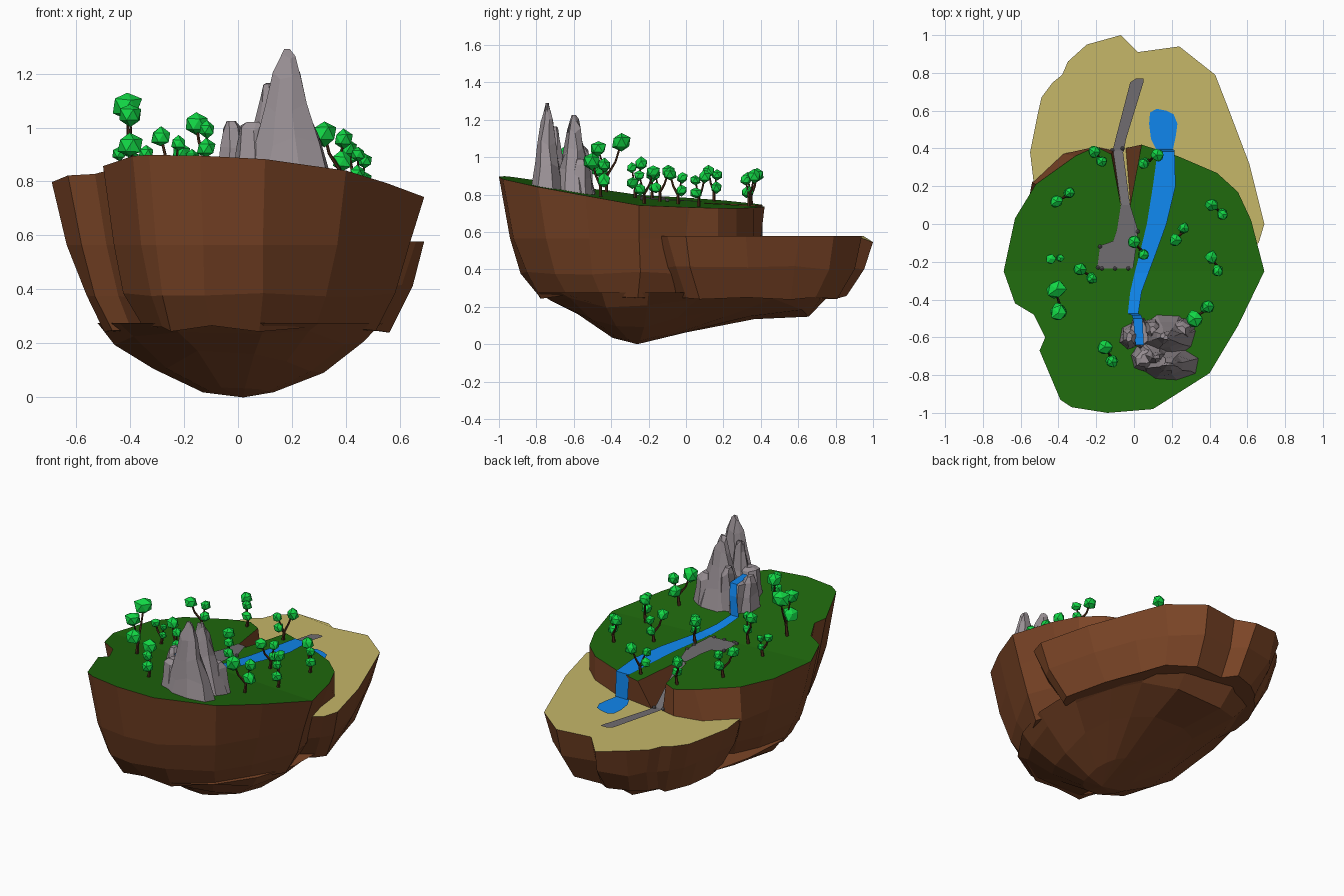
import bpy, bmesh, math, random
from mathutils import Vector

if "Cube" in bpy.data.objects:
    bpy.data.objects.remove(bpy.data.objects["Cube"])
random.seed(4)


def mat(name, c):
    m = bpy.data.materials.new(name)
    m.diffuse_color = (*c, 1)
    m.use_nodes = True
    m.node_tree.nodes["Principled BSDF"].inputs["Base Color"].default_value = m.diffuse_color
    return m


GRASS, SAND = mat("grass", (.014, .14, .004)), mat("sand", (.56, .47, .14))
EARTH, ROCK = mat("earth", (.2, .06, .02)), mat("rock", (.32, .28, .3))
WATER, PATH = mat("water", (.005, .24, .85)), mat("path", (.16, .15, .16))
LEAF, BARK = mat("leaf", (.006, .68, .06)), mat("bark", (.07, .025, .01))


def finish(bm, name, *mats):
    bmesh.ops.recalc_face_normals(bm, faces=bm.faces)
    me = bpy.data.meshes.new(name)
    bm.to_mesh(me)
    bm.free()
    for m in mats:
        me.materials.append(m)
    ob = bpy.data.objects.new(name, me)
    bpy.context.collection.objects.link(ob)
    return ob


def loft(bm, rings, tip=None, cap=True):
    """Skin a stack of equal rings; optional pointed end, optional start cap."""
    vs = [[bm.verts.new(p) for p in r] for r in rings]
    n = len(vs[0])
    for a, b in zip(vs, vs[1:]):
        for i in range(n):
            j = (i + 1) % n
            bm.faces.new((a[i], a[j], b[j], b[i]))
    if tip:
        t = bm.verts.new(tip)
        for i in range(n):
            bm.faces.new((vs[-1][i], vs[-1][(i + 1) % n], t))
    else:
        bm.faces.new(vs[-1])
    top = bm.faces.new(vs[0]) if cap else None
    return vs[0], top


def ground(x, y):
    return .77 - .04 * x - (.16 if y < -.25 else .05) * (y + .25)


def jit(a):
    return random.uniform(-a, a)


# plateau: grass top with a notch at the back, earth walls below
top = [(-.33, -.97), (-.14, -1), (.10, -.98), (.40, -.79), (.55, -.54), (.69, -.25), (.62, .02),
       (.55, .17), (.44, .27), (.23, .36), (.04, .42), (-.02, .1), (-.07, .1), (-.12, .37),
       (-.2, .41), (-.31, .36), (-.52, .21), (-.63, .03), (-.69, -.25), (-.63, -.42),
       (-.53, -.48), (-.47, -.6), (-.5, -.67), (-.39, -.93)]
foot = {10: (-.05, .4), 11: (-.025, .1), 13: (-.11, .39), 15: (-.38, .37), 16: (-.54, .22)}
rings = [[(x, y, ground(x, y)) for x, y in top]]
ring = []
for i, (x, y) in enumerate(top):
    s = 1 if y > .05 else .92
    fx, fy = foot.get(i, (x * s, (y + .26) * s - .26))
    ring.append((fx, fy, .565))
rings.append(ring)
for z, s, a in ((.38, .83, .012), (.255, .73, .012)):
    rings.append([(x * s + jit(a), (y + .26) * s - .26 + jit(a), z + jit(a)) for x, y in top])
bm = bmesh.new()
v, f = loft(bm, rings)
f.material_index = 1
bmesh.utils.face_split(f, v[5], v[18])      # crease where the slope changes
finish(bm, "plateau", EARTH, GRASS)

# beach shelf: sand top on a lower earth body
shore = [(-.53, .21), (-.55, .38), (-.51, .58), (-.49, .67), (-.43, .75), (-.38, .79), (-.35, .86),
         (-.25, .95), (-.07, 1), (.02, .91), (.24, .94), (.43, .79), (.5, .61), (.61, .32),
         (.69, 0), (.66, -.1), (.5, -.2), (0, -.3), (-.4, -.1)]
rings = [[(x, y, .545 if y > .99 else .578) for x, y in shore]]
for z, s, a in ((.41, .92, .012), (.25, .79, .012)):
    rings.append([(.05 + (x - .05) * s + jit(a), .35 + (y - .35) * s + jit(a), z + jit(a))
                  for x, y in shore])
bm = bmesh.new()
v, f = loft(bm, rings)
f.material_index = 1
finish(bm, "beach_shelf", EARTH, SAND)

# underside: one shared keel rising towards the back
profile = [(-.8, .25), (-.6, .17), (-.4, .035), (-.26, 0), (.2, .11), (.44, .145), (.9, .15)]


def keel(x, y):
    z = .25
    for (a, za), (b, zb) in zip(profile, profile[1:]):
        if a <= y <= b:
            z = za + (zb - za) * (y - a) / (b - a)
    return min(.245, z + .9 * x * x)


hull = [(-.25, -.79), (.1, -.79), (.3, -.67), (.45, -.45), (.53, -.2), (.54, .1), (.47, .37),
        (.38, .57), (.22, .74), (-.1, .78), (-.32, .65), (-.43, .4), (-.5, .1), (-.52, -.2),
        (-.44, -.5)]
rings = [[(x, y, .275) for x, y in hull]]
for s in (.88, .6, .25):
    pts = [(x * s, (y + .26) * s - .26) for x, y in hull]
    rings.append([(x, y, keel(x, y) + (0 if s < .3 else jit(.01))) for x, y in pts])
bm = bmesh.new()
loft(bm, rings, (.02, -.26, 0))
finish(bm, "underside_keel", EARTH)


# strips and flat patches
def ribbon(name, pts, m):
    bm = bmesh.new()
    rows = [(bm.verts.new((x - w, y, z)), bm.verts.new((x + w, y, z))) for x, y, z, w in pts]
    for (a, b), (c, d) in zip(rows, rows[1:]):
        bm.faces.new((a, b, d, c))
    finish(bm, name, m)


def patch(name, pts, m, zf):
    bm = bmesh.new()
    f = bm.faces.new([bm.verts.new((x, y, zf(x, y))) for x, y in pts])
    f.normal_update()
    if f.normal.z < 0:
        f.normal_flip()
    bmesh.ops.triangulate(bm, faces=[f])
    finish(bm, name, m)


course = [(-.005, -.474, .028), (.01, -.36, .03), (.04, -.26, .037), (.075, -.15, .043),
          (.12, 0, .052), (.16, .2, .06), (.17, .385, .045)]
river = [(.03, -.64, 1.0, .022), (.02, -.5, 1.0, .025), (.012, -.482, .93, .025)]
river += [(x, y, ground(x, y) + .007, w) for x, y, w in course]
river += [(.17, .395, .58, .042)]
ribbon("river", river, WATER)
patch("pool", [(.12, .39), (.09, .45), (.08, .53), (.085, .59), (.12, .61), (.17, .60), (.21, .58),
               (.23, .53), (.22, .46), (.205, .39)], WATER, lambda x, y: .585)
up = lambda x, y: ground(x, y) + .008
patch("plaza", [(-.07, .1), (-.02, .1), (.02, -.03), (.015, -.1), (-.005, -.235), (-.195, -.235),
                (-.18, -.115), (-.11, -.09), (-.09, -.03)], PATH, up)
ribbon("ramp", [(-.045, .1, .76, .024), (-.085, .39, .588, .026)], PATH)
ribbon("beach_path", [(-.085, .38, .587, .03), (-.07, .45, .587, .028), (.015, .75, .587, .035),
                      (.03, .77, .587, .02)], PATH)

# edging stones along plaza and ramp foot
bm = bmesh.new()
for x, y in [(-.19, -.23), (-.17, -.235), (-.1, -.235), (-.03, -.235), (-.18, -.12), (.015, -.1),
             (.02, -.04), (-.115, .39), (-.06, .4)]:
    r = bmesh.ops.create_icosphere(bm, subdivisions=1, radius=.012)
    z = .59 if y > .3 else up(x, y)
    bmesh.ops.translate(bm, verts=r["verts"], vec=(x, y, z))
finish(bm, "edging_stones", PATH)


# mountain: cluster of angular spires
def spire(name, x, y, zt, rx, ry, prof, n=8):
    bm = bmesh.new()
    zb = .8
    k = [random.uniform(.88, 1.1) for _ in range(n)]
    rings = []
    for h, s in prof:
        rings.append([(x + rx * s * k[i] * math.cos(i * math.tau / n + .3) + jit(.006),
                       y + ry * s * k[i] * math.sin(i * math.tau / n + .3) + jit(.006),
                       zb + (zt - zb) * h + (jit(.02) if 0 < h < 1 else 0)) for i in range(n)])
    loft(bm, rings)
    finish(bm, name, ROCK)


tall = [(0, 1), (.3, .74), (.55, .5), (.8, .32), (.94, .18), (1, .07)]
blunt = [(0, 1), (.5, .84), (.85, .62), (1, .35)]
spire("mountain_peak_front", .18, -.745, 1.29, .165, .095, tall)
spire("mountain_peak_back", .17, -.6, 1.225, .15, .115, tall)
spire("mountain_shoulder", .115, -.7, 1.165, .125, .09, tall, 7)
spire("mountain_foot_left", .06, -.71, 1.02, .085, .08, blunt, 7)
spire("mountain_side_rock", -.025, -.6, 1.025, .055, .075, blunt, 6)
spire("mountain_ledge", .03, -.575, .985, .06, .078, [(0, 1), (.6, .95), (1, .8)], 7)
spire("mountain_bank_rock", .1, -.56, 1.06, .06, .07, blunt, 6)
spire("mountain_foot_rock", .25, -.56, .99, .07, .075, blunt, 6)


# trees: forked trunk with faceted leaf clumps
def limb(bm, a, b, r0, r1):
    a, b = Vector(a), Vector(b)
    q = (b - a).to_track_quat('Z', 'Y')
    rings = [[p + q @ Vector((r * math.cos(t * math.tau / 5), r * math.sin(t * math.tau / 5), 0))
              for t in range(5)] for p, r in ((a, r0), (b, r1))]
    loft(bm, rings)


def clump(bm, p, r):
    vs = bmesh.ops.create_icosphere(bm, subdivisions=1, radius=r)["verts"]
    for v in vs:
        v.co = Vector(p) + v.co * random.uniform(.85, 1.15)


def tree(i, x1, y1, x2, y2, h=.16, r=.037):
    bx, by = x1 * .35 + x2 * .65, y1 * .35 + y2 * .65
    g = ground(bx, by)
    leaves, wood = bmesh.new(), bmesh.new()
    fork, knee = (bx + .01, by, g + h * .3), (x1 * .6 + bx * .4, y1 * .6 + by * .4, g + h * .6)
    ends = [(x1, y1, g + h, r), (x2, y2, g + h * .88, r * .8),
            (x2 * .8 + bx * .2, y2 * .8 + by * .2, g + h * .45, r * .85)]
    limb(wood, (bx, by, g - .02), fork, .011, .008)
    limb(wood, fork, knee, .008, .006)
    limb(wood, knee, ends[0][:3], .006, .005)
    for e in ends[1:]:
        limb(wood, fork, e[:3], .006, .004)
    for e in ends:
        clump(leaves, e[:3], e[3])
    finish(wood, f"tree_trunk_{i}", BARK)
    finish(leaves, f"tree_leaves_{i}", LEAF)


spots = [(-.21, .38, -.17, .33), (.12, .365, .05, .32), (-.41, .12, -.34, .165),
         (-.44, -.185, -.39, -.18, .12, .028), (-.285, -.24, -.22, -.29, .18),
         (-.41, -.345, -.40, -.47, .265, .055), (0, -.095, .05, -.165), (.22, -.085, .265, -.02),
         (.41, .10, .47, .05), (.41, -.175, .445, -.25, .17), (.32, -.5, .39, -.435, .19, .048),
         (-.155, -.65, -.115, -.73, .165, .042)]
for i, s in enumerate(spots):
    tree(i + 1, *s)
